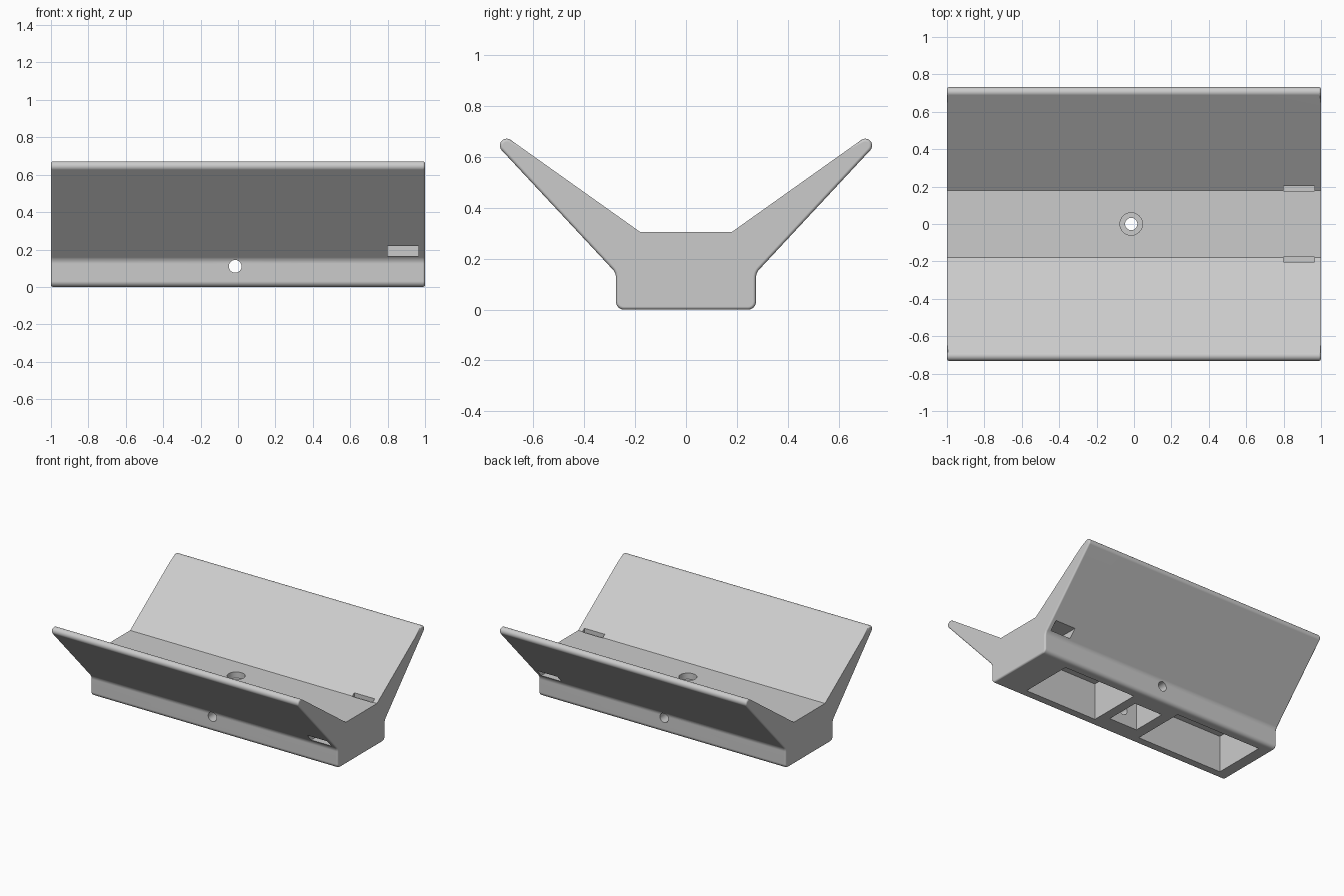
import bpy, bmesh
from math import sin, cos, radians
from mathutils import Matrix

cube = bpy.data.objects.get("Cube")
if cube:
    bpy.data.objects.remove(cube, do_unlink=True)

grey = bpy.data.materials.new("light_grey_plastic")
grey.use_nodes = True
COLOUR = (0.6, 0.6, 0.6, 1)
grey.diffuse_color = COLOUR
grey.node_tree.nodes["Principled BSDF"].inputs["Base Color"].default_value = COLOUR


def make_object(name, bm):
    mesh = bpy.data.meshes.new(name)
    bmesh.ops.recalc_face_normals(bm, faces=bm.faces)
    bm.to_mesh(mesh)
    bm.free()
    mesh.materials.append(grey)
    obj = bpy.data.objects.new(name, mesh)
    bpy.context.collection.objects.link(obj)
    return obj


def arc(cy, cz, r, start, end, n):
    angles = [radians(start + (end - start) * i / n) for i in range(n + 1)]
    return [(cy + r * cos(a), cz + r * sin(a)) for a in angles]


def box(x, y, z):
    bm = bmesh.new()
    bmesh.ops.create_cube(bm, size=1)
    for v in bm.verts:
        v.co = [r[0] if c < 0 else r[1] for c, r in zip(v.co, (x, y, z))]
    return make_object("cutter", bm)


def cylinder(r, depth, centre, turn=0):
    bm = bmesh.new()
    bmesh.ops.create_cone(bm, cap_ends=True, segments=40, radius1=r, radius2=r, depth=depth,
                          matrix=Matrix.Translation(centre) @ Matrix.Rotation(radians(turn), 4, "X"))
    return make_object("cutter", bm)


# Cradle cross-section: rounded foot, concave neck, round wing tip, flat floor
half = arc(0.245, 0.03, 0.03, -90, 0, 6)
half += arc(0.325, 0.124, 0.05, 180, 137, 5)
half += arc(0.705, 0.645, 0.027, -43, 125, 12)
half.append((0.18, 0.305))
outline = half + [(-y, z) for y, z in reversed(half)]

bm = bmesh.new()
end = bm.faces.new([bm.verts.new((-1, y, z)) for y, z in outline])
extruded = bmesh.ops.extrude_face_region(bm, geom=[end], use_keep_orig=True)
for v in extruded["geom"]:
    if isinstance(v, bmesh.types.BMVert):
        v.co.x = 1
bmesh.ops.recalc_face_normals(bm, faces=bm.faces)

# Soften the outer rim at both ends, leaving the inner V crisp
rim = []
for e in bm.edges:
    a, b = (v.co for v in e.verts)
    mid = (a + b) / 2
    if abs(mid.x) > 0.99 and not (mid.z > 0.3 and abs(mid.y) < mid.z - 0.03):
        rim.append(e)
bmesh.ops.bevel(bm, geom=rim, offset=0.012, segments=3, profile=0.5, affect="EDGES")
cradle = make_object("cradle", bm)

# Underside pockets
HOLE_X = -0.015
cutters = [
    box((0.17, 0.76), (-0.2, 0.2), (-0.1, 0.27)),
    box((-0.91, -0.21), (-0.2, 0.2), (-0.1, 0.27)),
    box((HOLE_X - 0.115, HOLE_X + 0.115), (-0.13, 0.13), (-0.1, 0.2)),
]
# Screw hole with counterbore, and cross hole
cutters += [
    cylinder(0.033, 0.6, (HOLE_X, 0, 0.3)),
    cylinder(0.06, 0.2, (HOLE_X, 0, 0.36)),
    cylinder(0.034, 1, (HOLE_X, 0, 0.11), 90),
]
# L-shaped strap slots through the wing roots
for side in (-1, 1):
    for reach, top in ((0.203, 0.5), (0.5, 0.22)):
        cutters.append(box((0.8, 0.965), sorted((side * 0.176, side * reach)), (0.165, top)))

bpy.ops.object.select_all(action="DESELECT")
bpy.context.view_layer.objects.active = cradle
cradle.select_set(True)
for cutter in cutters:
    cut = cradle.modifiers.new("cut", "BOOLEAN")
    cut.operation = "DIFFERENCE"
    cut.solver = "EXACT"
    cut.object = cutter
    bpy.ops.object.modifier_apply(modifier=cut.name)
    bpy.data.objects.remove(cutter, do_unlink=True)

bpy.ops.object.shade_smooth_by_angle(angle=radians(32))
weighted = cradle.modifiers.new("even_shading", "WEIGHTED_NORMAL")
weighted.keep_sharp = True
